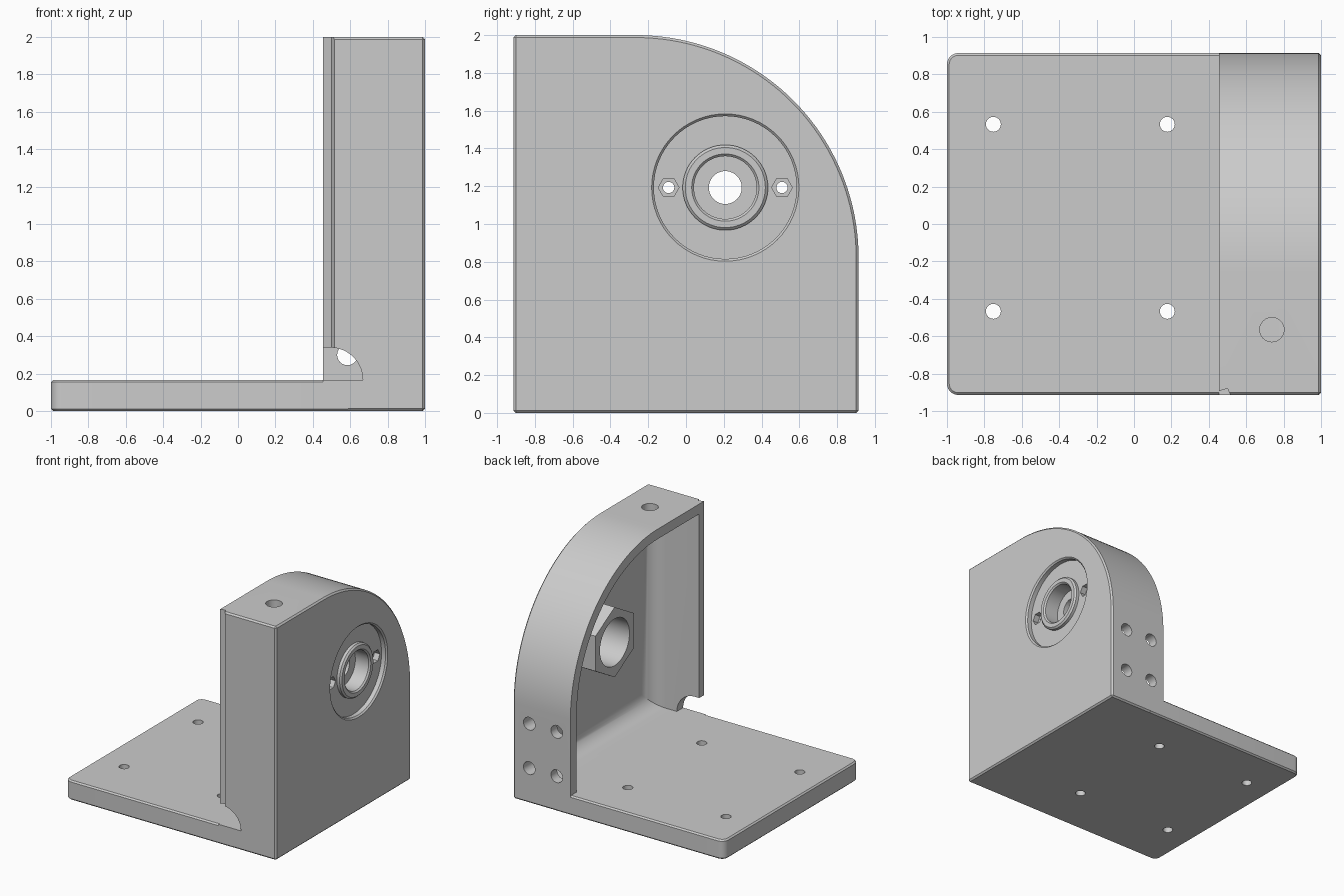
import bpy, bmesh
from math import cos, sin, pi, radians
from mathutils import Vector

if "Cube" in bpy.data.objects:
    bpy.data.objects.remove(bpy.data.objects["Cube"])

grey = bpy.data.materials.new("machined_grey")
grey.use_nodes = True
colour = (0.6, 0.6, 0.6, 1)
grey.diffuse_color = colour
grey.node_tree.nodes["Principled BSDF"].inputs["Base Color"].default_value = colour

HALF_Y = 0.914
FLOOR = 0.167
WALL = 0.085
CORNER_R = 1.18
AXIS_Y, AXIS_Z = 0.208, 1.193


def finish(name, bm):
    bmesh.ops.recalc_face_normals(bm, faces=bm.faces)
    mesh = bpy.data.meshes.new(name)
    bm.to_mesh(mesh)
    bm.free()
    mesh.materials.append(grey)
    obj = bpy.data.objects.new(name, mesh)
    bpy.context.collection.objects.link(obj)
    return obj


def prism(name, points, axis, low, high, chamfer=0, sharp_start=False, round_end=0):
    """Extrude a 2D outline along an axis; other axes keep x, y, z order."""
    bm = bmesh.new()
    place = {"x": lambda a, b: (low, a, b),
             "y": lambda a, b: (a, low, b),
             "z": lambda a, b: (a, b, low)}[axis]
    face = bm.faces.new([bm.verts.new(place(a, b)) for a, b in points])
    step = Vector([(high - low) * (axis == c) for c in "xyz"])
    new = bmesh.ops.extrude_face_region(bm, geom=[face], use_keep_orig=True)["geom"]
    moved = [v for v in new if isinstance(v, bmesh.types.BMVert)]
    bmesh.ops.translate(bm, verts=moved, vec=step)
    bmesh.ops.recalc_face_normals(bm, faces=bm.faces)
    if chamfer:
        sharp = [e for e in bm.edges if e.calc_face_angle(0) > radians(35)
                 and not (sharp_start and all(v not in moved for v in e.verts))]
        bmesh.ops.bevel(bm, geom=sharp, offset=chamfer, segments=1,
                        affect="EDGES", clamp_overlap=True)
    if round_end:
        end = [e for e in bm.edges if all(v in moved for v in e.verts)]
        bmesh.ops.bevel(bm, geom=end, offset=round_end, segments=8, profile=0.5,
                        affect="EDGES", clamp_overlap=True)
    return finish(name, bm)


def arc(cx, cy, r, start, end, steps):
    angles = [radians(start + (end - start) * i / steps) for i in range(steps + 1)]
    return [(cx + r * cos(a), cy + r * sin(a)) for a in angles]


def ring(cx, cy, r, sides, turn=0):
    return arc(cx, cy, r, turn, turn + 360, sides)[:-1]


def lathe_x(name, profile):
    """Spin (radius, x) points around the shaft axis."""
    bm = bmesh.new()
    verts = [bm.verts.new((x, AXIS_Y, AXIS_Z + r)) for r, x in profile]
    edges = [bm.edges.new(pair) for pair in zip(verts, verts[1:])]
    bmesh.ops.spin(bm, geom=verts + edges, cent=(0, AXIS_Y, AXIS_Z),
                   axis=(1, 0, 0), angle=2 * pi, steps=64, use_merge=True)
    bmesh.ops.remove_doubles(bm, verts=bm.verts, dist=1e-4)
    return finish(name, bm)


def combine(body, other, operation):
    mod = body.modifiers.new(operation.lower(), "BOOLEAN")
    mod.operation, mod.object, mod.solver = operation, other, "EXACT"
    bpy.context.view_layer.objects.active = body
    bpy.ops.object.modifier_apply(modifier=mod.name)
    bpy.data.objects.remove(other)


def upright_outline(inset, bottom):
    edge = HALF_Y - inset
    curve = arc(HALF_Y - CORNER_R, 2 - CORNER_R, CORNER_R - inset, 0, 90, 40)
    return [(-edge, bottom), (edge, bottom)] + curve + [(-edge, 2 - inset)]


# Upright shell of even thickness, hollowed from its inner side
bracket = prism("bracket", upright_outline(0, 0), "x", 0.455, 1,
                chamfer=0.013, sharp_start=True)
combine(bracket, prism("cavity", upright_outline(WALL, FLOOR), "x", 0.4, 1 - WALL,
                       round_end=0.14), "DIFFERENCE")

# Base plate with rounded free corners
corner_y = HALF_Y - 0.06
plate = arc(-0.94, corner_y, 0.06, 90, 180, 6) \
    + arc(-0.94, -corner_y, 0.06, 180, 270, 6) + [(0.6, -HALF_Y), (0.6, HALF_Y)]
combine(bracket, prism("base_plate", plate, "z", 0, FLOOR, chamfer=0.012), "UNION")

# Hexagonal bearing housing and bolt bosses inside the shell
combine(bracket, prism("housing", ring(AXIS_Y, AXIS_Z, 0.3, 6, 30), "x", 0.53, 0.94),
        "UNION")
bolt_ys = (AXIS_Y - 0.3, AXIS_Y + 0.3)
for y in bolt_ys:
    combine(bracket, prism("bolt_boss", ring(y, AXIS_Z, 0.09, 32), "x", 0.86, 0.935),
            "UNION")

# Stepped bearing seat on the outer face, bore and shaft hole
seat = [(0, 1.05), (0.395, 1.05), (0.39, 1), (0.378, 0.988), (0.378, 0.95),
        (0.226, 0.95), (0.226, 0.975), (0.212, 0.988), (0.178, 0.988),
        (0.166, 0.976), (0.166, 0.85), (0, 0.85)]
combine(bracket, lathe_x("bearing_seat", seat), "DIFFERENCE")
for radius, low, high in ((0.2, 0.4, 0.79), (0.087, 0.4, 1.1)):
    combine(bracket, prism("bore", ring(AXIS_Y, AXIS_Z, radius, 48), "x", low, high),
            "DIFFERENCE")

# Bolt holes with hexagonal nut pockets
for y in bolt_ys:
    combine(bracket, prism("nut_pocket", ring(y, AXIS_Z, 0.055, 6), "x", 0.9, 1.1),
            "DIFFERENCE")
    combine(bracket, prism("bolt_hole", ring(y, AXIS_Z, 0.03, 24), "x", 0.4, 1.1),
            "DIFFERENCE")

# Base mounting holes
for x in (-0.752, 0.178):
    for y in (-0.467, 0.533):
        combine(bracket, prism("base_hole", ring(x, y, 0.04, 24), "z", -0.1, 0.3),
                "DIFFERENCE")

# Rear wall holes
for x in (0.585, 0.845):
    for z in (0.3, 0.68):
        combine(bracket, prism("rear_hole", ring(x, z, 0.055, 24), "y", 0.75, 1),
                "DIFFERENCE")

# Top hole
combine(bracket, prism("top_hole", ring(0.737, -0.565, 0.065, 32), "z", 1.8, 2.1),
        "DIFFERENCE")

# Cable notch at the foot of the front wall
notch = [(0.4, FLOOR)] + arc(0.495, FLOOR, 0.172, 0, 90, 16) + [(0.4, FLOOR + 0.172)]
combine(bracket, prism("notch", notch, "y", -1, -0.75), "DIFFERENCE")

# Shallow step along the free edge of the front wall
step = [(0.44, -0.94), (0.526, -0.94), (0.5, -0.88), (0.44, -0.897)]
combine(bracket, prism("edge_step", step, "z", FLOOR, 2.1), "DIFFERENCE")

# Smooth curved surfaces, keep edges crisp
bpy.ops.object.select_all(action="DESELECT")
bracket.select_set(True)
bpy.context.view_layer.objects.active = bracket
bpy.ops.object.shade_smooth_by_angle(angle=radians(25))
